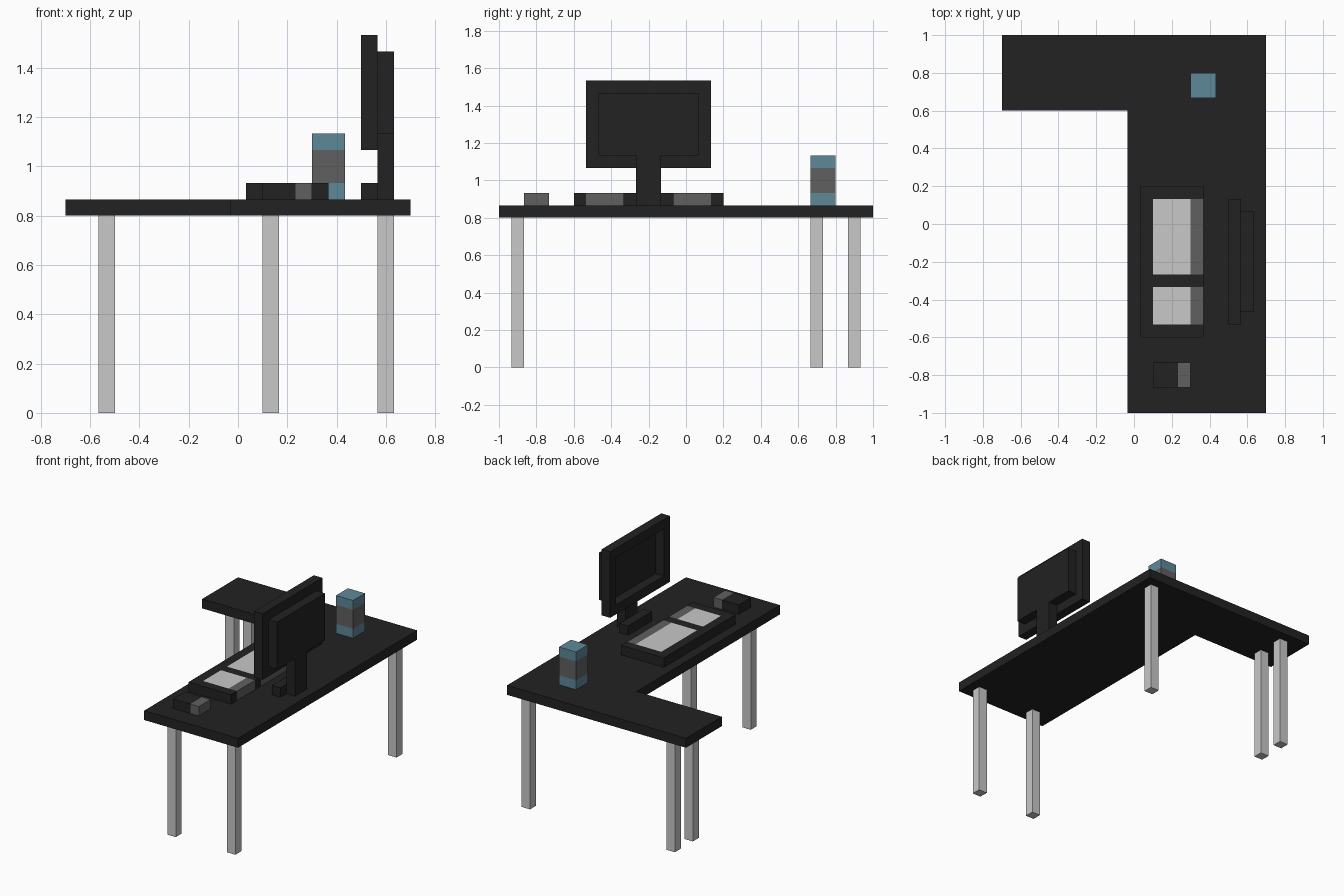
import bpy, bmesh
from mathutils import Vector

if "Cube" in bpy.data.objects:
    bpy.data.objects.remove(bpy.data.objects["Cube"])

U = 1 / 15                      # the model sits on a regular block grid


def material(name, srgb):
    m = bpy.data.materials.new(name)
    lin = [((c / 255 + 0.055) / 1.055) ** 2.4 for c in srgb]
    m.diffuse_color = (*lin, 1)
    m.use_nodes = True
    m.node_tree.nodes["Principled BSDF"].inputs["Base Color"].default_value = m.diffuse_color
    return m


BLACK = material("black", (34, 34, 34))
GREY = material("mid grey", (96, 96, 96))
LIGHT = material("light grey", (200, 200, 200))
BLUE = material("dusty blue", (95, 136, 153))


def finish(name, bm, mats):
    bmesh.ops.recalc_face_normals(bm, faces=bm.faces)
    me = bpy.data.meshes.new(name)
    bm.to_mesh(me)
    bm.free()
    for m in mats:
        me.materials.append(m)
    ob = bpy.data.objects.new(name, me)
    bpy.context.collection.objects.link(ob)
    return ob


def box(name, lo, hi, mats, cuts=(), rule=None):
    """Box from corner to corner; cuts are (axis, position), rule picks a colour per face."""
    lo, hi = Vector(lo), Vector(hi)
    bm = bmesh.new()
    bmesh.ops.create_cube(bm, size=1)
    for v in bm.verts:
        v.co = (lo + hi) / 2 + v.co * (hi - lo)
    for axis, pos in cuts:
        co, no = Vector(), Vector()
        co[axis], no[axis] = pos, 1
        bmesh.ops.bisect_plane(bm, geom=bm.verts[:] + bm.edges[:] + bm.faces[:],
                               plane_co=co, plane_no=no)
    if rule:
        for f in bm.faces:
            f.material_index = rule(f.calc_center_median())
    return finish(name, bm, mats)


def extrude(name, profile, direction, mat):
    bm = bmesh.new()
    face = bm.faces.new([bm.verts.new(p) for p in profile])
    r = bmesh.ops.extrude_face_region(bm, geom=[face], use_keep_orig=True)
    bmesh.ops.translate(bm, vec=direction,
                        verts=[g for g in r["geom"] if isinstance(g, bmesh.types.BMVert)])
    return finish(name, bm, [mat])


# L-shaped desk top
z0, z1 = 12 * U, 13 * U
z2 = z1 + U
outline = [(-.7, 1), (-.7, .6), (-.5 * U, .6), (-.5 * U, -1), (.7, -1), (.7, 1)]
extrude("desk_top", [(x, y, z0) for x, y in outline], (0, 0, U), BLACK)

# Five legs
legs = {"front_left": (.1, -14 * U), "front_right": (8.5 * U, -14 * U),
        "back_corner": (8.5 * U, 13 * U), "wing_front": (-8.5 * U, 10 * U),
        "wing_back": (-8.5 * U, 13 * U)}
for name, (x, y) in legs.items():
    box(name + "_leg", (x, y, 0), (x + U, y + U, z0), [LIGHT])

# Monitor: open frame, recessed screen block, stand and foot
xf, xm, xb = .5, .5 + U, .5 + 2 * U
box("monitor_screen", (xm, -7 * U, 17 * U), (xb, U, 22 * U), [BLACK])
for name, y0, y1, a, b in [("bottom", -8, 2, 16, 17), ("top", -8, 2, 22, 23),
                           ("left", 1, 2, 17, 22), ("right", -8, -7, 17, 22)]:
    box("monitor_frame_" + name, (xf, y0 * U, a * U), (xm, y1 * U, b * U), [BLACK])
box("monitor_stand", (xm, -4 * U, z1), (xb, -2 * U, 17 * U), [BLACK])
box("monitor_foot", (xf, -5 * U, z1), (xm, -U, z2), [BLACK])


# Keyboard with two key fields, each with a grey rear row
def key_colour(c):
    in_keys = -8 * U < c.y < -5 * U or -4 * U < c.y < 2 * U
    if not in_keys or c.x < .1:
        return 0
    return 1 if c.x > .3 else 2


box("keyboard", (.5 * U, -9 * U, z1), (5.5 * U, 3 * U, z2), [BLACK, GREY, LIGHT],
    [(0, .1), (0, .3)] + [(1, k * U) for k in (-8, -5, -4, 2)], key_colour)

# Mouse with grey buttons
box("mouse", (.1, -13 * U, z1), (.3, -11 * U, z2), [BLACK, GREY],
    [(0, 3.5 * U)], lambda c: int(c.x > 3.5 * U))

# Drink can with a grey middle band
box("drink_can", (.3, 10 * U, z1), (.3 + 2 * U, 12 * U, 17 * U), [BLUE, GREY],
    [(2, z2), (2, 16 * U)], lambda c: int(z2 < c.z < 16 * U))
